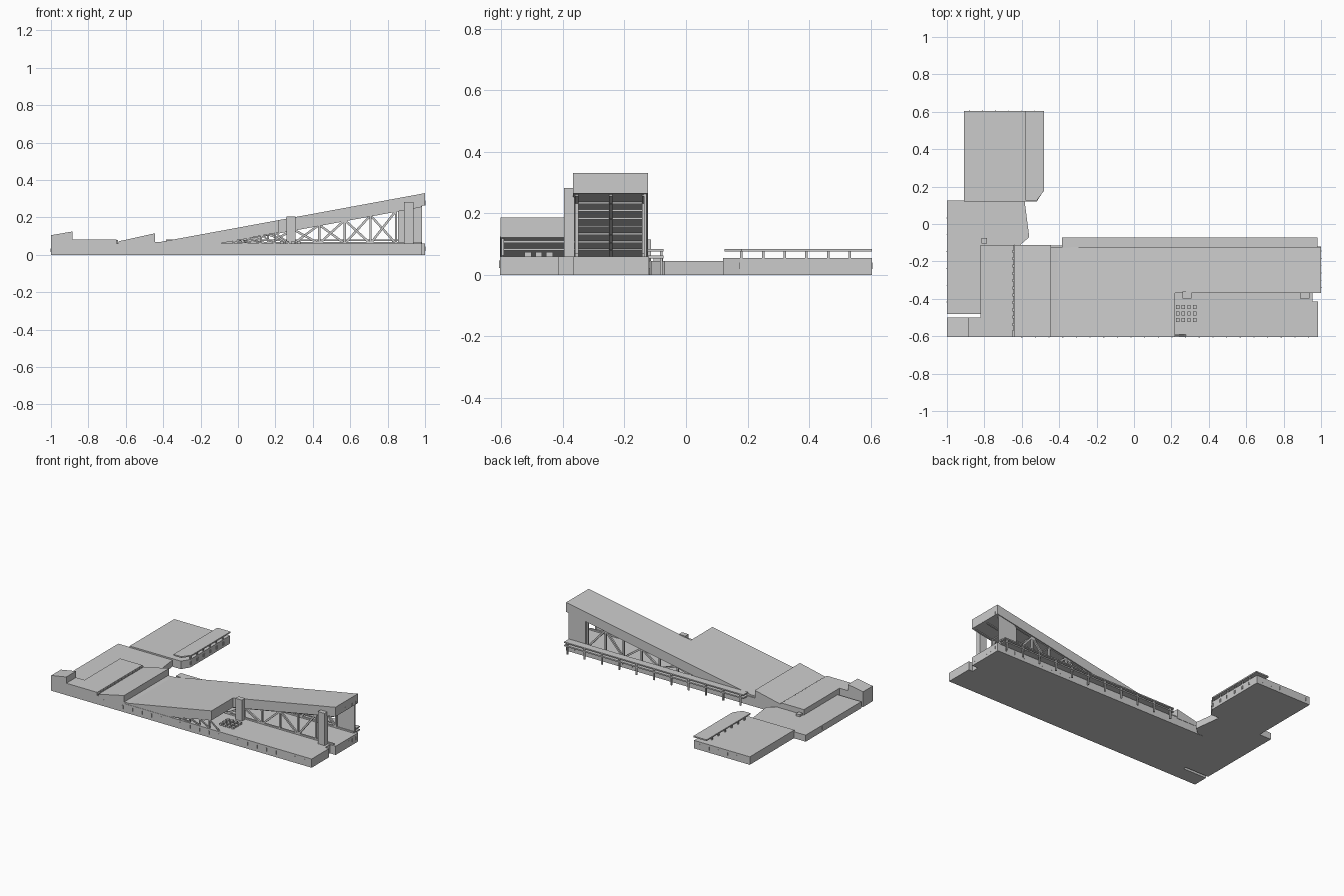
import bpy, math
from mathutils import Vector


def mesh(name, verts, faces):
    me = bpy.data.meshes.new(name)
    me.from_pydata(verts, [], faces)
    ob = bpy.data.objects.new(name, me)
    bpy.context.collection.objects.link(ob)
    return ob


def prism(name, pts, lo, hi, axis="z"):
    """Extrude a 2D outline along z (x,y points) or along y (x,z points)."""
    def place(p, t):
        return (p[0], p[1], t) if axis == "z" else (p[0], t, p[1])
    n = len(pts)
    a = sum(pts[i][0] * pts[(i + 1) % n][1] - pts[(i + 1) % n][0] * pts[i][1] for i in range(n))
    if (a < 0) == (axis == "z"):
        pts = pts[::-1]
    v = [place(p, lo) for p in pts] + [place(p, hi) for p in pts]
    f = [tuple(range(n))[::-1], tuple(range(n, 2 * n))]
    f += [(i, (i + 1) % n, (i + 1) % n + n, i + n) for i in range(n)]
    return mesh(name, v, f)


def box(name, x0, x1, y0, y1, z0, z1):
    return prism(name, [(x0, y0), (x1, y0), (x1, y1), (x0, y1)], z0, z1)


def bar(name, a, b, y, w=0.012):
    """Square strut between two (x,z) points at depth y."""
    d = Vector((b[0] - a[0], b[1] - a[1])).normalized() * w / 2
    n = Vector((-d.y, d.x))
    a, b = Vector(a), Vector(b)
    return prism(name, [a - n, b - n, b + n, a + n], y - w / 2, y + w / 2, "y")


def top(x):
    return 0.07 + (x + 0.41) * 0.1844


def soffit(x):
    return 0.062 + (x + 0.1) * 0.1845


BASE = 0.06

# Ground storey
prism("ground_storey", [(-0.65, -0.605), (0.985, -0.605), (0.985, -0.415), (0.955, -0.415),
                        (0.955, -0.365), (1, -0.365), (1, -0.12), (-0.65, -0.115)], 0, BASE)

# Long ramp roofs: tall rear one and short front one
prism("rear_ramp_roof", [(-0.46, BASE), (-0.46, 0.07), (-0.41, 0.07), (1, top(1)),
                         (1, soffit(1)), (-0.1, BASE)], -0.368, -0.123, "y")
prism("front_ramp_roof", [(-0.46, BASE), (-0.46, 0.07), (-0.41, 0.07), (0.22, top(0.22)),
                          (0.22, soffit(0.22)), (-0.1, BASE)], -0.603, -0.368, "y")

# Entrance wedge, raised west roof and corner block
prism("west_wedge_roof", [(-0.64, 0.05), (-0.64, 0.072), (-0.445, 0.115), (-0.445, 0.05)],
      -0.605, -0.113, "y")
prism("west_raised_block", [(-0.885, -0.605), (-0.65, -0.605), (-0.65, -0.113), (-0.82, -0.113),
                            (-0.82, -0.5), (-0.885, -0.5)], 0, 0.082)
prism("corner_block", [(-1, 0), (-0.885, 0), (-0.885, 0.125), (-1, 0.105)], -0.605, -0.5, "y")
for i in range(12):
    y = -0.57 + i * 0.039
    box("valley_skylight", -0.653, -0.642, y, y + 0.028, 0.06, 0.079)

# Low link and north wing
prism("low_link", [(-1, -0.48), (-0.82, -0.48), (-0.82, -0.113), (-0.61, -0.113),
                   (-0.56, -0.07), (-0.585, 0.125), (-1, 0.125)], 0, 0.045)
box("roof_vent", -0.815, -0.785, -0.105, -0.075, 0.04, 0.06)
prism("north_wing", [(-0.91, 0.12), (-0.52, 0.12), (-0.485, 0.175), (-0.485, 0.605),
                     (-0.91, 0.605)], 0, 0.055)
prism("wing_canopy", [(-0.58, 0.125), (-0.52, 0.125), (-0.48, 0.18), (-0.48, 0.605),
                      (-0.58, 0.605)], 0.075, 0.084)
for i in range(6):
    y = 0.18 + i * 0.0705
    for x in (-0.493, -0.575):
        box("canopy_post", x, x + 0.008, y - 0.004, y + 0.004, 0.05, 0.077)
    for d in (-0.005, 0.005):
        box("wing_window", -0.49, -0.482, y + d - 0.002, y + d + 0.002, 0.018, 0.04)

# Trusses with posts and opposed diagonals
step = 0.137
nodes = [0.845 - step * k for k in range(8)]
for y, flip in ((-0.355, False), (-0.137, True)):
    for k, x in enumerate(nodes):
        bar("truss_post", (x, BASE), (x, soffit(x) + 0.004), y)
        if k:
            x2 = nodes[k - 1]
            if (k % 2 == 0) == flip:
                bar("truss_diagonal", (x, BASE), (x2, soffit(x2)), y)
            else:
                bar("truss_diagonal", (x, soffit(x)), (x2, BASE), y)
    bar("truss_top_chord", (-0.1, soffit(-0.1)), (0.98, soffit(0.98)), y)
    bar("truss_bottom_chord", (-0.1, BASE + 0.004), (0.98, BASE + 0.004), y)
for k in range(4):
    x = 0.2 - k * 0.075
    bar("front_post", (x, BASE), (x, soffit(x) + 0.003), -0.595, 0.008)
    bar("front_diagonal", (x, soffit(x)), (x + 0.075, BASE), -0.595, 0.008)

# Beams under the sloping soffit
for x in nodes:
    z = soffit(x)
    box("soffit_beam", x - 0.006, x + 0.006, -0.36, -0.13, z - 0.006, z + 0.004)
    if x < 0.2:
        box("front_soffit_beam", x - 0.006, x + 0.006, -0.6, -0.36, z - 0.006, z + 0.004)
bar("soffit_spine", (-0.1, soffit(-0.1)), (0.98, soffit(0.98)), -0.245, 0.012)

# Rear end wall, stair towers and seat blocks
prism("end_side_wall", [(0.855, BASE), (0.985, BASE), (0.985, soffit(0.985) + 0.002),
                        (0.855, soffit(0.855) + 0.002)], -0.137, -0.128, "y")
box("tall_stair_tower", 0.887, 0.938, -0.397, -0.362, BASE, 0.282)
box("short_stair_tower", 0.258, 0.308, -0.397, -0.362, BASE, 0.205)
for i in range(4):
    for j in range(3):
        x, y = 0.225 + i * 0.03, -0.525 + j * 0.035
        box("seat_block", x, x + 0.018, y, y + 0.022, BASE, 0.074)

# Rear walkway with slab, rail roof and posts
box("walkway_slab", -0.385, 0.98, -0.125, -0.073, 0.053, 0.062)
box("walkway_canopy", -0.385, 0.98, -0.125, -0.073, 0.075, 0.083)
for i in range(11):
    x = -0.36 + i * 0.132
    box("walkway_post", x - 0.005, x + 0.005, -0.084, -0.076, 0, 0.078)

# Slit windows along the ground storey and the ramp end
for i in range(22):
    x = -0.6 + i * 0.073
    box("front_window", x - 0.003, x + 0.003, -0.608, -0.6, 0.022, 0.046)
    if x > -0.4:
        box("rear_window", x - 0.003, x + 0.003, -0.124, -0.117, 0.02, 0.044)
for i in range(6):
    y = -0.34 + i * 0.039
    box("end_window", 0.995, 1.0015, y - 0.002, y + 0.002, 0.02, 0.044)
    box("fascia_slit", 0.995, 1.0015, y - 0.002, y + 0.002, soffit(1), 0.29)
    box("west_window", -1.0015, -0.995, -0.42 + i * 0.09, -0.415 + i * 0.09, 0.015, 0.035)
    xw = -0.88 + i * 0.07
    box("north_window", xw - 0.002, xw + 0.002, 0.6, 0.607, 0.018, 0.04)
